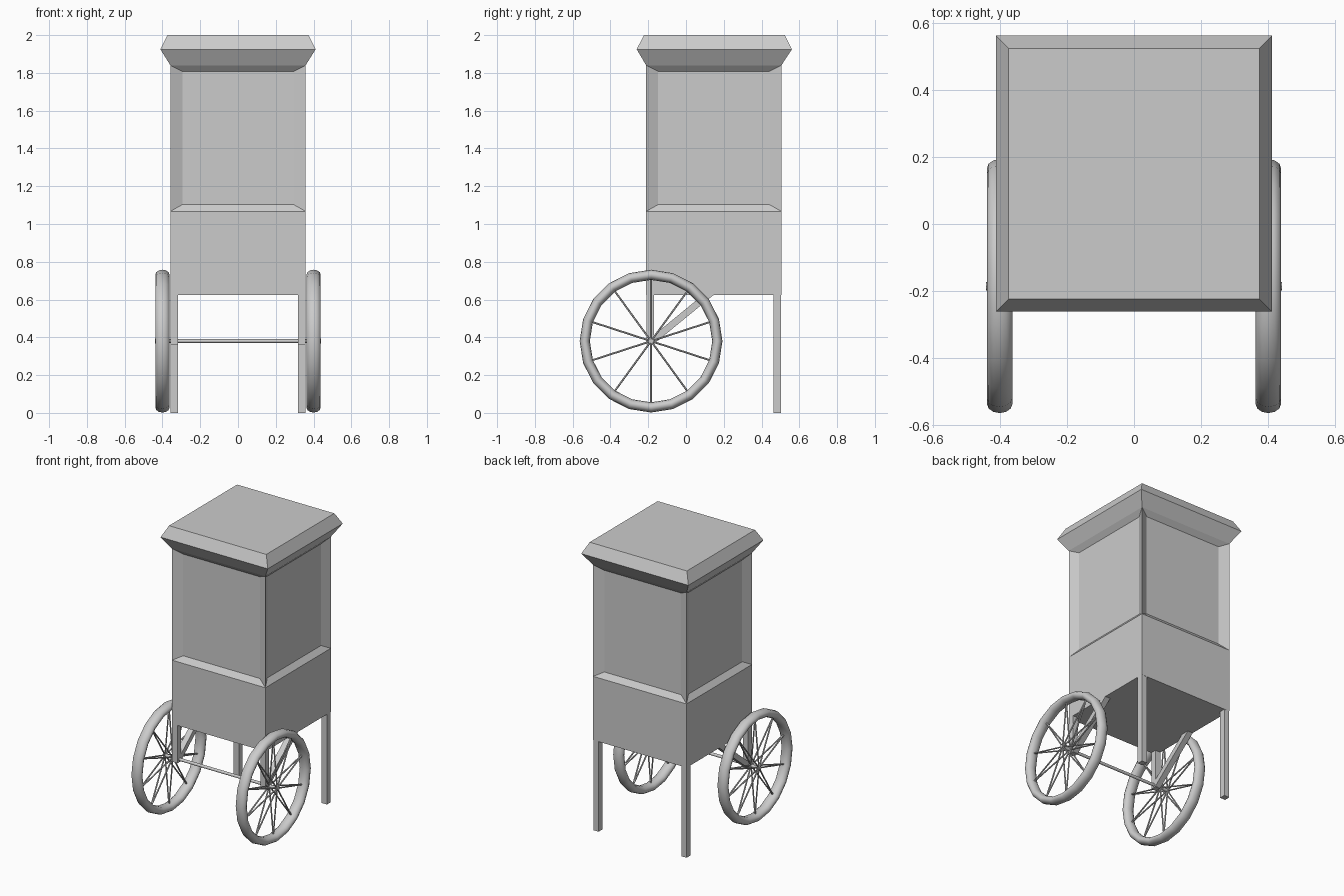
import bpy, bmesh
from math import pi, sin, cos
from mathutils import Vector

if "Cube" in bpy.data.objects:
    bpy.data.objects.remove(bpy.data.objects["Cube"])

AXLE_Y, AXLE_Z = -0.185, 0.38
WHEEL_X = 0.40


def finish(name, bm, smooth=False):
    bmesh.ops.recalc_face_normals(bm, faces=bm.faces)
    mesh = bpy.data.meshes.new(name)
    bm.to_mesh(mesh)
    bm.free()
    obj = bpy.data.objects.new(name, mesh)
    bpy.context.collection.objects.link(obj)
    if smooth:
        for p in mesh.polygons:
            p.use_smooth = True
    return obj


def rod(bm, a, b, radius, sides):
    a, b = Vector(a), Vector(b)
    d = b - a
    made = bmesh.ops.create_cone(bm, cap_ends=True, segments=sides, radius1=radius,
                                 radius2=radius, depth=d.length)["verts"]
    rot = d.to_track_quat('Z', 'Y')
    for v in made:
        v.co = rot @ v.co + (a + b) / 2


def bar(name, side, outline):
    """Flat bar: a y-z outline given thickness across x."""
    bm = bmesh.new()
    face = bm.faces.new([bm.verts.new((side * 0.318, y, z)) for y, z in outline])
    ext = bmesh.ops.extrude_face_region(bm, geom=[face])["geom"]
    bmesh.ops.translate(bm, vec=(side * 0.04, 0, 0),
                        verts=[g for g in ext if isinstance(g, bmesh.types.BMVert)])
    bmesh.ops.holes_fill(bm, edges=bm.edges)
    return finish(name, bm)


# Cabinet with flared roof: stacked square rings (z, half width, y centre)
bm = bmesh.new()
rings = []
for z, h, cy in [(0.625, 0.358, 0.147), (1.067, 0.358, 0.147), (1.84, 0.358, 0.147),
                 (1.925, 0.411, 0.15), (2.0, 0.373, 0.15)]:
    rings.append([bm.verts.new((sx * h, cy + sy * h, z))
                  for sx, sy in [(-1, -1), (1, -1), (1, 1), (-1, 1)]])
bm.faces.new(rings[0])
bm.faces.new(rings[-1])
panels = []
for k in range(len(rings) - 1):
    for i in range(4):
        j = (i + 1) % 4
        f = bm.faces.new((rings[k][i], rings[k][j], rings[k + 1][j], rings[k + 1][i]))
        if k == 1:
            panels.append(f)
bmesh.ops.recalc_face_normals(bm, faces=bm.faces)
# Recessed panels with sloped borders on all four sides
bmesh.ops.inset_individual(bm, faces=panels, thickness=0.09, depth=-0.03)
for f in panels:
    for v in f.verts:
        v.co.z = 1.103 if v.co.z < 1.45 else 1.808
finish("cabinet_body", bm)

# Legs, front axle posts and diagonal braces
for side, tag in [(-1, "left"), (1, "right")]:
    bar("back_leg_" + tag, side, [(0.463, 0), (0.504, 0), (0.504, 0.625), (0.463, 0.625)])
    bar("front_post_" + tag, side,
        [(-0.21, 0.362), (-0.17, 0.362), (-0.17, 0.625), (-0.21, 0.625)])
    bar("brace_" + tag, side,
        [(-0.17, 0.365), (0.147, 0.625), (0.09, 0.625), (-0.19, 0.395)])

# Axle with end nuts
bm = bmesh.new()
rod(bm, (-0.43, AXLE_Y, AXLE_Z), (0.43, AXLE_Y, AXLE_Z), 0.01, 12)
for s in (-1, 1):
    rod(bm, (s * 0.425, AXLE_Y, AXLE_Z), (s * 0.44, AXLE_Y, AXLE_Z), 0.013, 8)
finish("axle", bm)

# Wheels: elliptical tyre and paired spokes splayed from the hub
SEG, TUBE, SPOKES = 20, 12, 10
for side, tag in [(-1, "left"), (1, "right")]:
    cx = side * WHEEL_X
    bm = bmesh.new()
    loops = []
    for i in range(SEG):
        a = pi / 2 + 2 * pi * i / SEG
        loop = []
        for t in range(TUBE):
            b = 2 * pi * t / TUBE
            r = 0.351 + 0.027 * cos(b)
            loop.append(bm.verts.new((cx + 0.038 * sin(b), AXLE_Y + r * cos(a),
                                      AXLE_Z + r * sin(a))))
        loops.append(loop)
    for i in range(SEG):
        p, q = loops[i], loops[(i + 1) % SEG]
        for t in range(TUBE):
            u = (t + 1) % TUBE
            bm.faces.new((p[t], p[u], q[u], q[t]))
    finish("tyre_" + tag, bm, smooth=True)

    bm = bmesh.new()
    for i in range(SPOKES):
        a = pi / 2 + 2 * pi * i / SPOKES
        rim = (cx, AXLE_Y + 0.335 * cos(a), AXLE_Z + 0.335 * sin(a))
        for off in (-0.03, 0.03):
            rod(bm, (cx + off, AXLE_Y, AXLE_Z), rim, 0.005, 6)
    finish("spokes_" + tag, bm)
